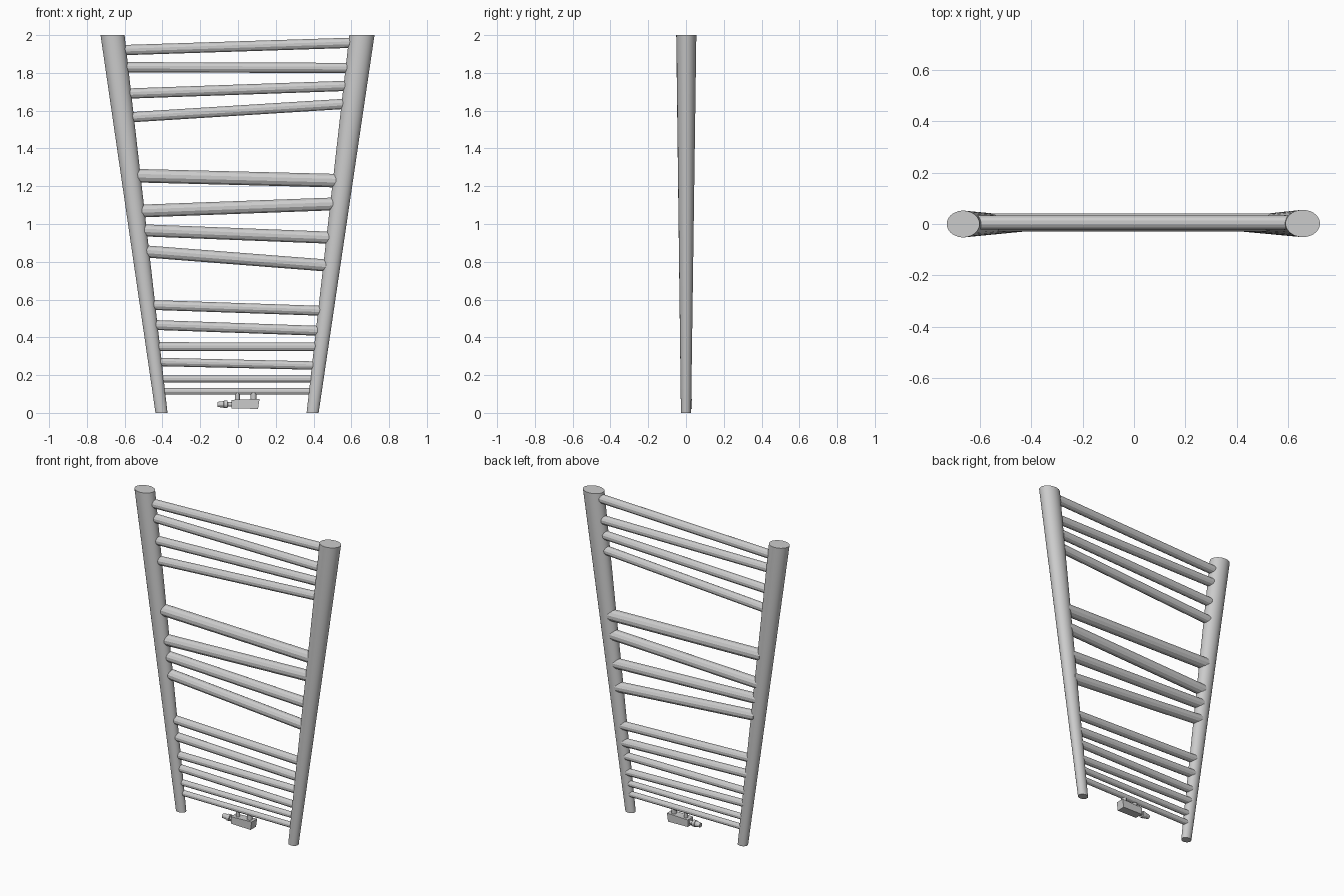
import bpy, bmesh, math
from mathutils import Vector

if "Cube" in bpy.data.objects:
    bpy.data.objects.remove(bpy.data.objects["Cube"])


def make_object(name, bm, smooth=False):
    bmesh.ops.recalc_face_normals(bm, faces=bm.faces[:])
    mesh = bpy.data.meshes.new(name)
    bm.to_mesh(mesh)
    bm.free()
    ob = bpy.data.objects.new(name, mesh)
    bpy.context.collection.objects.link(ob)
    if smooth:
        bpy.ops.object.select_all(action='DESELECT')
        ob.select_set(True)
        bpy.context.view_layer.objects.active = ob
        bpy.ops.object.shade_smooth_by_angle(angle=math.radians(35))
    return ob


def loft(name, rings, sides, axes, smooth=False):
    """Capped tube through elliptical rings (centre, radius_a, radius_b)."""
    bm = bmesh.new()
    u, v = axes
    loops = []
    for c, ra, rb in rings:
        loops.append([bm.verts.new(Vector(c)
                      + u * ra * math.cos((i + .5) * math.tau / sides)
                      + v * rb * math.sin((i + .5) * math.tau / sides))
                      for i in range(sides)])
    for a, b in zip(loops, loops[1:]):
        for i in range(sides):
            j = (i + 1) % sides
            bm.faces.new((a[i], a[j], b[j], b[i]))
    bm.faces.new(loops[0])
    bm.faces.new(loops[-1])
    return make_object(name, bm, smooth)


X, Y, Z = Vector((1, 0, 0)), Vector((0, 1, 0)), Vector((0, 0, 1))

# Tapered, splayed side poles with flat ends
loft("left_pole", [((-.405, 0, 0), .032, .027), ((-.664, 0, 2), .064, .052)],
     32, (X, Y), True)
loft("right_pole", [((.395, 0, 0), .032, .027), ((.656, .002, 2), .067, .053)],
     32, (X, Y), True)

# Crooked rungs: left height, right height, radius
rungs = [(1.92, 1.96, .028), (1.83, 1.826, .028), (1.69, 1.732, .028),
         (1.564, 1.637, .028), (1.256, 1.229, .037), (1.068, 1.107, .035),
         (.967, .927, .033), (.856, .779, .033), (.572, .54, .027),
         (.466, .434, .027), (.351, .35, .024), (.27, .25, .023),
         (.18, .18, .019), (.114, .114, .018)]
for n, (zl, zr, r) in enumerate(rungs):
    xl = -.405 - .1295 * zl + .032 + .016 * zl - .025
    xr = .395 + .1305 * zr - .032 - .0175 * zr + .025
    # reach into the near half of each pole
    xl, xr = xl - .01, xr + .01
    loft("rung_%02d" % (n + 1), [((xl, .006, zl), r, r), ((xr, .006, zr), r, r)],
         12, (Y, Z))

# Valve body under the lowest rung, slightly flared at the right end
bm = bmesh.new()
bmesh.ops.create_cube(bm, size=1)
for v in bm.verts:
    right, top = v.co.x > 0, v.co.z > 0
    v.co.x = (.114 if top else .106) if right else -.035
    v.co.y = .004 + v.co.y * .055
    v.co.z = (.074 if right else .069) if top else (.021 if right else .024)
make_object("valve_body", bm)

# Connectors from valve to rung
for name, x, r in (("connector_left", -.003, .013), ("connector_right", .082, .016)):
    loft(name, [((x, .004, .065), r, r), ((x, .004, .105), r, r)], 12, (X, Y))

# Thermostat knob with neck, collar and tapered grip
loft("thermostat_knob", [((x, .004, .045), r, r) for x, r in
     ((-.03, .012), (-.054, .012), (-.055, .021), (-.074, .021),
      (-.076, .018), (-.108, .014))], 12, (Y, Z))
